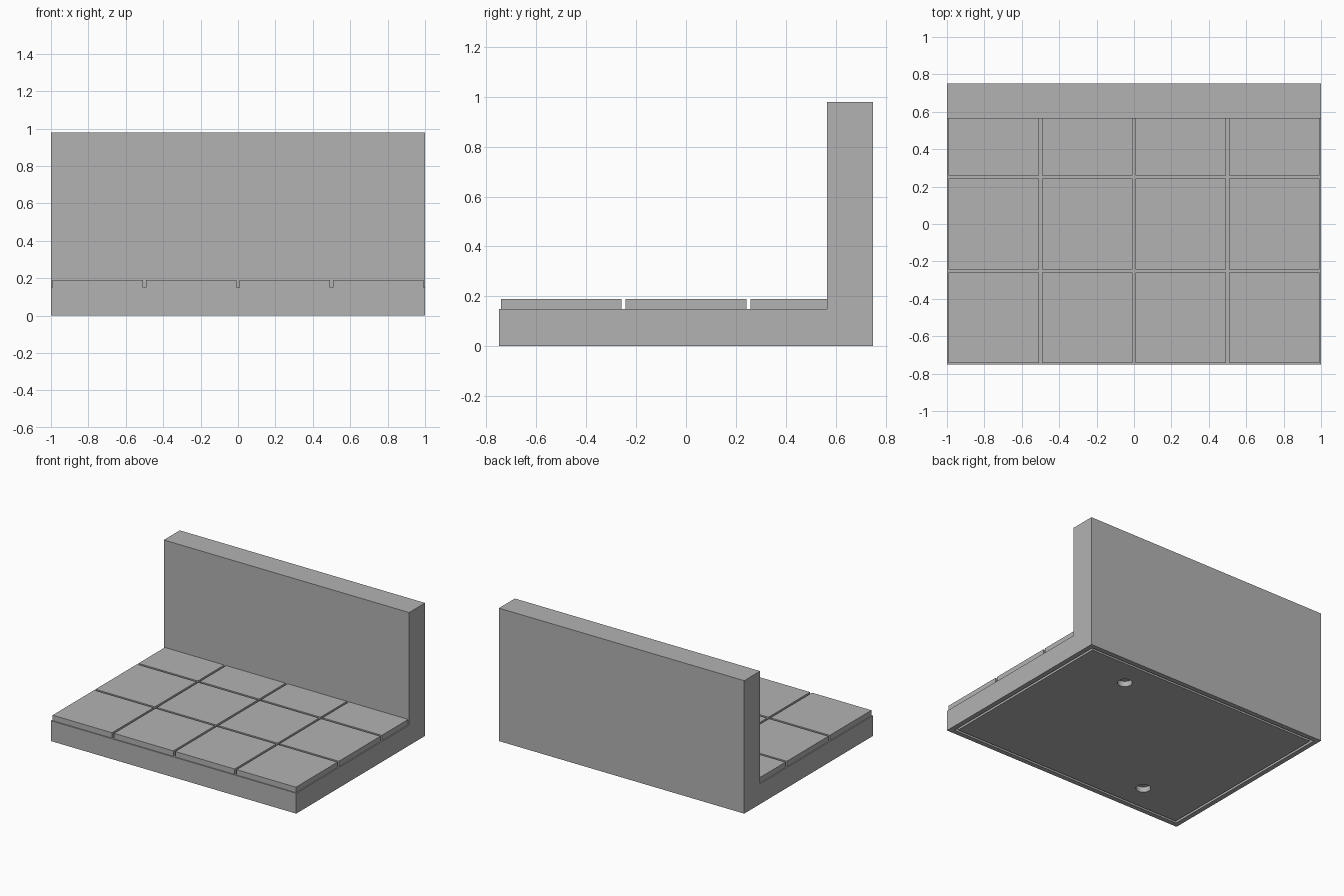
import bpy, bmesh

if "Cube" in bpy.data.objects:
    bpy.data.objects.remove(bpy.data.objects["Cube"])

stone = bpy.data.materials.new("grey stone")
stone.diffuse_color = (0.45, 0.45, 0.45, 1)
stone.use_nodes = True
stone.node_tree.nodes["Principled BSDF"].inputs["Base Color"].default_value = stone.diffuse_color


def finish(bm, name):
    bmesh.ops.recalc_face_normals(bm, faces=bm.faces)
    mesh = bpy.data.meshes.new(name)
    bm.to_mesh(mesh)
    bm.free()
    mesh.materials.append(stone)
    obj = bpy.data.objects.new(name, mesh)
    bpy.context.collection.objects.link(obj)
    return obj


def box(name, x0, x1, y0, y1, z0, z1):
    bm = bmesh.new()
    bmesh.ops.create_cube(bm, size=1)
    for v in bm.verts:
        v.co.x = x1 if v.co.x > 0 else x0
        v.co.y = y1 if v.co.y > 0 else y0
        v.co.z = z1 if v.co.z > 0 else z0
    return finish(bm, name)


BASE_TOP, TILE_TOP, WALL_TOP, WALL_FRONT = 0.15, 0.19, 0.98, 0.565

# L-shaped slab: floor base and back wall extruded along x
profile = [(-0.75, 0), (0.75, 0), (0.75, WALL_TOP), (WALL_FRONT, WALL_TOP),
           (WALL_FRONT, BASE_TOP), (-0.75, BASE_TOP)]
bm = bmesh.new()
face = bm.faces.new([bm.verts.new((-1, y, z)) for y, z in profile])
new = bmesh.ops.extrude_face_region(bm, geom=[face])["geom"]
bmesh.ops.translate(bm, vec=(2, 0, 0), verts=[g for g in new if isinstance(g, bmesh.types.BMVert)])
bmesh.ops.recalc_face_normals(bm, faces=bm.faces)

# Narrow groove running round the underside
bottom = next(f for f in bm.faces if f.normal.z < -0.9)
bmesh.ops.inset_region(bm, faces=[bottom], thickness=0.05)
ring = bmesh.ops.inset_region(bm, faces=[bottom], thickness=0.025)["faces"]
new = bmesh.ops.extrude_face_region(bm, geom=ring)["geom"]
bmesh.ops.translate(bm, vec=(0, 0, 0.04), verts=[g for g in new if isinstance(g, bmesh.types.BMVert)])
bmesh.ops.delete(bm, geom=[f for f in ring if f.is_valid], context='FACES_ONLY')
slab = finish(bm, "base_and_wall")

# Two round peg holes in the underside
for s in (-1, 1):
    bm = bmesh.new()
    bmesh.ops.create_cone(bm, cap_ends=True, segments=32, radius1=0.05, radius2=0.05, depth=0.08)
    bmesh.ops.translate(bm, vec=(0.5 * s, 0.5 * s, 0), verts=bm.verts)
    cutter = finish(bm, "peg_hole_cutter")
    cutter.hide_render = True
    cutter.hide_viewport = True
    mod = slab.modifiers.new("peg_hole", 'BOOLEAN')
    mod.operation, mod.solver, mod.object = 'DIFFERENCE', 'EXACT', cutter

# Floor tiles, the back row cut short by the wall
GAP = 0.008
for row in range(3):
    y = -0.75 + 0.5 * row
    for col in range(4):
        x = -1 + 0.5 * col
        box("floor_tile", x + GAP, x + 0.5 - GAP, y + GAP,
            min(y + 0.5 - GAP, WALL_FRONT), BASE_TOP, TILE_TOP)
